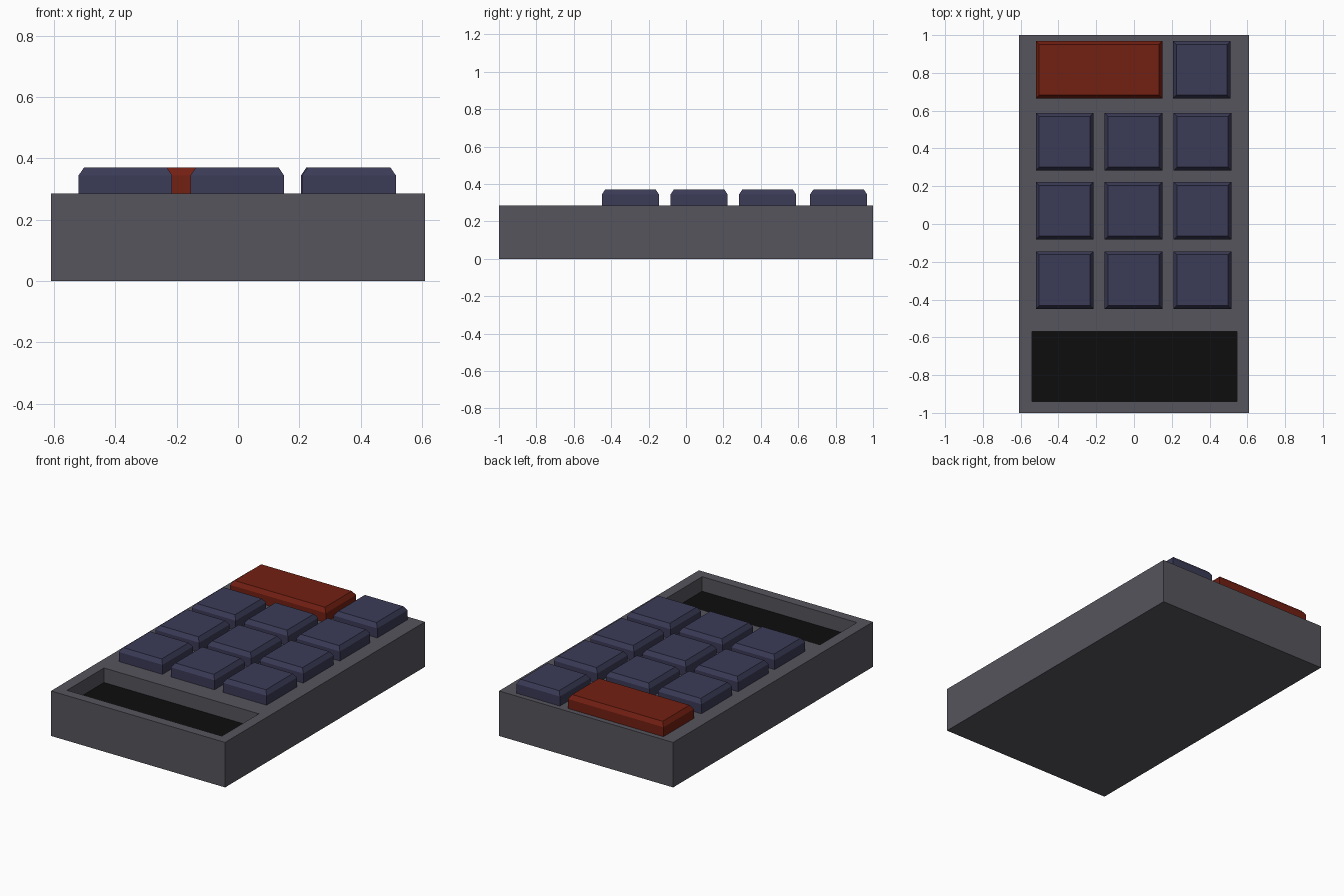
import bpy, bmesh
from mathutils import Vector

if "Cube" in bpy.data.objects:
    bpy.data.objects.remove(bpy.data.objects["Cube"])


def material(name, rgb):
    m = bpy.data.materials.new(name)
    m.diffuse_color = (*rgb, 1)
    m.use_nodes = True
    m.node_tree.nodes["Principled BSDF"].inputs["Base Color"].default_value = m.diffuse_color
    return m


def box_bmesh(x0, x1, y0, y1, z0, z1):
    bm = bmesh.new()
    bmesh.ops.create_cube(bm, size=1)
    for v in bm.verts:
        v.co = Vector((x1 if v.co.x > 0 else x0,
                       y1 if v.co.y > 0 else y0,
                       z1 if v.co.z > 0 else z0))
    bm.normal_update()
    return bm


def top_face(bm):
    return max(bm.faces, key=lambda f: f.calc_center_median().z)


def finish(bm, name, mat):
    bmesh.ops.recalc_face_normals(bm, faces=bm.faces)
    me = bpy.data.meshes.new(name)
    bm.to_mesh(me)
    bm.free()
    me.materials.append(mat)
    ob = bpy.data.objects.new(name, me)
    bpy.context.collection.objects.link(ob)
    return ob


case_mat = material("case_grey", (0.095, 0.09, 0.11))
key_mat = material("key_blue", (0.043, 0.043, 0.095))
red_mat = material("key_red", (0.17, 0.014, 0.006))
black_mat = material("screen_black", (0.004, 0.004, 0.004))

TOP = 0.285
SX0, SX1, SY0, SY1 = -0.54, 0.545, -0.94, -0.57
DEPTH = 0.095

# Case with a recessed window at the front end
bm = box_bmesh(-0.61, 0.61, -1, 1, 0, TOP)
face = top_face(bm)
bmesh.ops.inset_region(bm, faces=[face], thickness=0.1)
for v in face.verts:
    v.co.x = SX1 if v.co.x > 0 else SX0
    v.co.y = SY1 if v.co.y > 0 else SY0
hole = bmesh.ops.extrude_discrete_faces(bm, faces=[face])["faces"][0]
bmesh.ops.translate(bm, verts=hole.verts, vec=(0, 0, -DEPTH))
finish(bm, "case", case_mat)

# Dark screen lying in the recess
floor = TOP - DEPTH
finish(box_bmesh(SX0, SX1, SY0, SY1, floor - 0.005, floor + 0.003),
       "screen", black_mat)


# Keys: upright block with a chamfered top
def key(name, x0, x1, y0, mat):
    bm = box_bmesh(x0, x1, y0, y0 + 0.304, TOP, 0.345)
    bmesh.ops.inset_region(bm, faces=[top_face(bm)], thickness=0.025, depth=0)
    inner = max(bm.faces, key=lambda f: (f.normal.z > 0.9) * f.calc_area()
                if all(e.is_manifold for e in f.edges) else 0)
    bmesh.ops.translate(bm, verts=inner.verts, vec=(0, 0, 0.026))
    finish(bm, name, mat)


columns = [-0.52, -0.155, 0.21]
for r, y in enumerate([-0.449, -0.082, 0.284]):
    for c, x in enumerate(columns):
        key(f"key_{r}_{c}", x, x + 0.305, y, key_mat)
key("corner_key", 0.206, 0.511, 0.664, key_mat)
key("wide_red_key", -0.52, 0.15, 0.664, red_mat)
